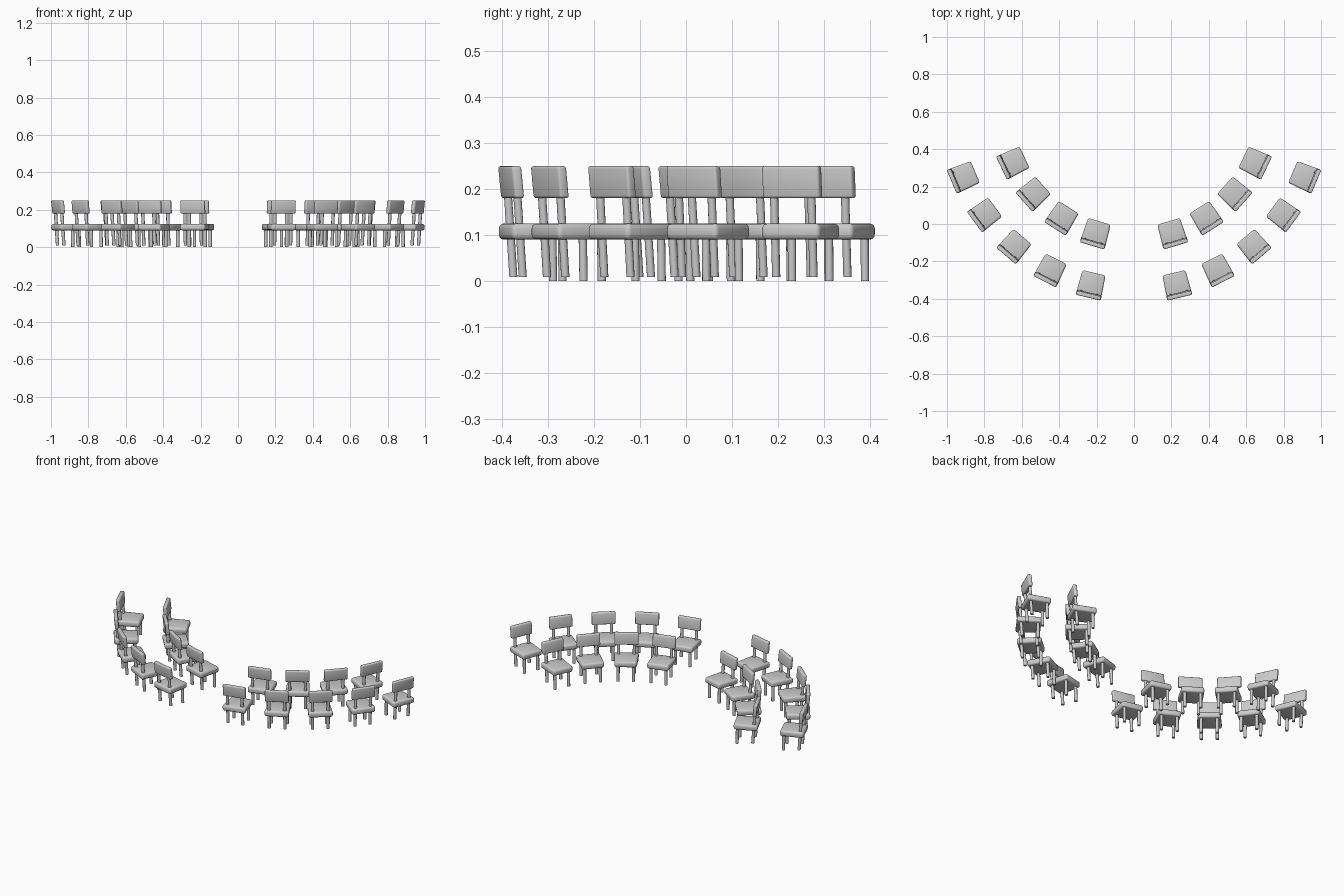
import bpy, bmesh, math
from mathutils import Vector, Matrix

if "Cube" in bpy.data.objects:
    bpy.data.objects.remove(bpy.data.objects["Cube"])


def finish(bm, name):
    bmesh.ops.recalc_face_normals(bm, faces=bm.faces)
    me = bpy.data.meshes.new(name)
    bm.to_mesh(me)
    bm.free()
    me.polygons.foreach_set("use_smooth", [True] * len(me.polygons))
    me.set_sharp_from_angle(angle=math.radians(35))
    return me


def rounded_block(name, size, center, radius, shape):
    """Bevelled box; shape() adjusts each corner before rounding."""
    bm = bmesh.new()
    bmesh.ops.create_cube(bm, size=1)
    for v in bm.verts:
        v.co = Vector([c * s + o for c, s, o in zip(v.co, size, center)])
        shape(v)
    bmesh.ops.bevel(bm, geom=bm.edges[:], offset=radius, segments=3,
                    profile=0.5, affect='EDGES')
    return finish(bm, name)


def rods(name, ends, radius=0.009):
    """Pair of round rods mirrored in x, each from a to b."""
    bm = bmesh.new()
    for side in (-1, 1):
        a, b = (Vector((p[0] * side, p[1], p[2])) for p in ends)
        d = b - a
        # vertical rod sheared along its lean, so the feet stay flat
        shear = Matrix(((1, 0, d.x / d.z, 0), (0, 1, d.y / d.z, 0),
                        (0, 0, 1, 0), (0, 0, 0, 1)))
        bmesh.ops.create_cone(bm, cap_ends=True, segments=12, radius1=radius,
                              radius2=radius, depth=d.z,
                              matrix=Matrix.Translation((a + b) / 2) @ shear)
    return finish(bm, name)


def taper_seat(v):
    if v.co.y > 0:
        v.co.x *= 0.91


def lean_back(v):
    v.co.y -= (v.co.z - 0.18) * 0.1


# Parts of one chair, facing +y
parts = {
    "seat": rounded_block("seat", (0.138, 0.136, 0.035), (0, 0, 0.1075),
                          0.011, taper_seat),
    "backrest": rounded_block("backrest", (0.134, 0.022, 0.07),
                              (0, -0.051, 0.215), 0.006, lean_back),
    "front_legs": rods("front_legs", ((0.044, 0.05, 0), (0.044, 0.048, 0.1))),
    "rear_legs_and_posts": rods("rear_legs_and_posts",
                                ((0.044, -0.039, 0.009), (0.044, -0.052, 0.2))),
}

# Two curved rows, mirrored either side of a centre aisle
ARC_CENTER_Y = 0.635
rows = (("inner", 4, 0.716, 16.6, 16.0), ("outer", 5, 0.989, 13.4, 13.45))
for row, count, radius, start, step in rows:
    for i in range(count):
        for side, label in ((-1, "left"), (1, "right")):
            a = side * math.radians(start + i * step)
            for part, mesh in parts.items():
                ob = bpy.data.objects.new(f"{row}_{label}_chair_{i + 1}_{part}", mesh)
                ob.location = (radius * math.sin(a),
                               ARC_CENTER_Y - radius * math.cos(a), 0)
                ob.rotation_euler.z = a
                bpy.context.collection.objects.link(ob)
